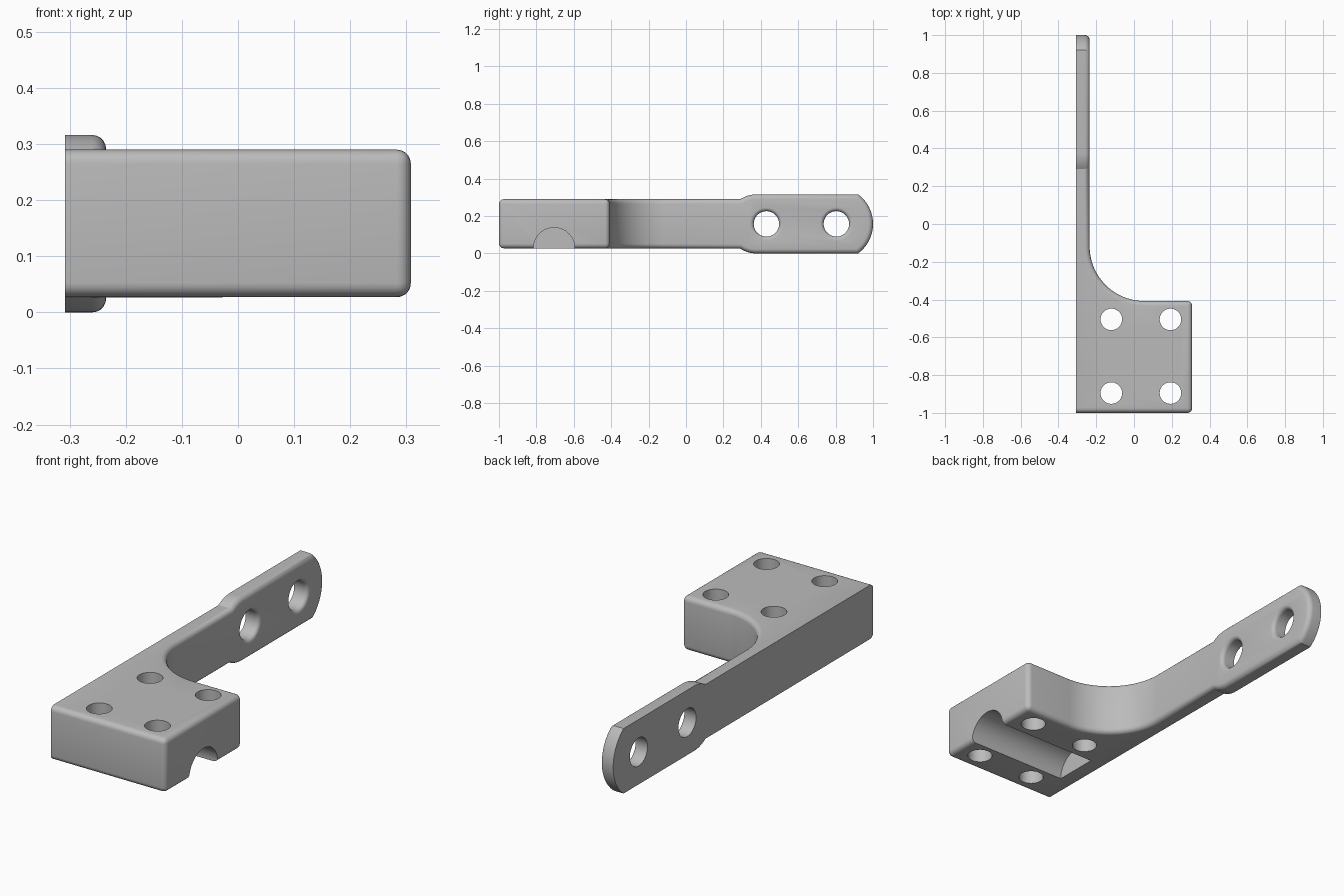
import bpy, bmesh
from math import sin, cos, pi, radians, sqrt, atan2
from mathutils import Matrix, Vector

if "Cube" in bpy.data.objects:
    bpy.data.objects.remove(bpy.data.objects["Cube"])

# Main dimensions
XL, XR = -0.308, 0.308          # flat mounting side, block side
ARM_X = -0.235                  # inner face of the arm
BLOCK_BACK = -0.408
Z0, Z1 = 0.028, 0.29            # block underside and top
MID, HALF = 0.158, 0.158        # arm centre height, half height of the tip
ROUND = 0.025

steel = bpy.data.materials.new("plain grey")
steel.use_nodes = True
grey = (0.5, 0.5, 0.5, 1)
steel.diffuse_color = grey
steel.node_tree.nodes["Principled BSDF"].inputs["Base Color"].default_value = grey


def arc(cx, cy, r, a0, a1, n):
    return [(cx + r * cos(a0 + (a1 - a0) * i / n),
             cy + r * sin(a0 + (a1 - a0) * i / n)) for i in range(n + 1)]


def to_object(name, bm):
    bmesh.ops.recalc_face_normals(bm, faces=bm.faces)
    mesh = bpy.data.meshes.new(name)
    bm.to_mesh(mesh)
    bm.free()
    obj = bpy.data.objects.new(name, mesh)
    bpy.context.collection.objects.link(obj)
    mesh.materials.append(steel)
    return obj


def prism(name, points, direction):
    """Extrude a closed outline of 3D points along a vector."""
    bm = bmesh.new()
    face = bm.faces.new([bm.verts.new(p) for p in points])
    new = bmesh.ops.extrude_face_region(bm, geom=[face])["geom"]
    bmesh.ops.translate(bm, vec=direction,
                        verts=[v for v in new if isinstance(v, bmesh.types.BMVert)])
    return to_object(name, bm)


def lathe(name, profile, location, along_x=False, n=48):
    """Closed solid of revolution from (radius, height) pairs."""
    bm = bmesh.new()
    rings = [[bm.verts.new((r * cos(2 * pi * i / n), r * sin(2 * pi * i / n), h))
              for i in range(n)] for r, h in profile]
    for a, b in zip(rings, rings[1:]):
        for i in range(n):
            j = (i + 1) % n
            bm.faces.new((a[i], a[j], b[j], b[i]))
    bm.faces.new(rings[0])
    bm.faces.new(rings[-1])
    if along_x:
        bm.transform(Matrix.Rotation(pi / 2, 4, 'Y'))
    bm.transform(Matrix.Translation(location))
    return to_object(name, bm)


def combine(obj, other, operation):
    other.hide_render = True
    mod = obj.modifiers.new("combine", 'BOOLEAN')
    mod.operation, mod.object, mod.solver = operation, other, 'EXACT'
    bpy.ops.object.select_all(action='DESELECT')
    bpy.context.view_layer.objects.active = obj
    obj.select_set(True)
    bpy.ops.object.modifier_apply(modifier=mod.name)
    bpy.data.objects.remove(other)


# Plan outline: block, curved inner corner and long arm
R = 0.29
plan = [(XL, -1), (XR, -1), (XR, BLOCK_BACK)]
plan += arc(ARM_X + R, BLOCK_BACK + R, R, -pi / 2, -pi, 20)
plan += [(ARM_X, 1.2), (XL, 1.2)]
bracket = prism("bracket", [(x, y, -0.2) for x, y in plan], Vector((0, 0, 0.8)))

# Side outline: widened arm end with a rounded tip
TIP_R = 0.196
tip_a = atan2(HALF, sqrt(TIP_R ** 2 - HALF ** 2))
start = atan2(Z1 - MID, -sqrt(HALF ** 2 - (Z1 - MID) ** 2))
shoulder = arc(0.377, MID, HALF, start, pi / 2, 8)
side = [(-1.2, Z1)] + shoulder
side += arc(1 - TIP_R, MID, TIP_R, tip_a, -tip_a, 24)
side += [(y, 2 * MID - z) for y, z in reversed(shoulder)] + [(-1.2, Z0)]
side_solid = prism("side_outline", [(-0.6, y, z) for y, z in side], Vector((1.2, 0, 0)))
combine(bracket, side_solid, 'INTERSECT')

# Round every outer edge except those on the flat mounting side
bm = bmesh.new()
bm.from_mesh(bracket.data)
bmesh.ops.remove_doubles(bm, verts=bm.verts, dist=0.0001)
edges = []
for e in bm.edges:
    a, b = (v.co for v in e.verts)
    on_flat = max(a.x, b.x) < XL + 0.001
    across_arm = min(a.y, b.y) > 0 and abs(a.x - b.x) > 0.01
    if len(e.link_faces) == 2 and e.calc_face_angle() > radians(40) \
            and not on_flat and not across_arm:
        edges.append(e)
bmesh.ops.bevel(bm, geom=edges, offset=ROUND, offset_type='OFFSET', segments=5,
                profile=0.5, affect='EDGES', clamp_overlap=False)
bm.to_mesh(bracket.data)
bm.free()

# Four bolt holes through the block
for x in (-0.12, 0.193):
    for y in (-0.505, -0.895):
        combine(bracket, lathe("bolt_cutter", [(0.057, -0.1), (0.057, 0.5)], (x, y, 0)),
                'DIFFERENCE')

# Two arm holes with a rounded rim on the inner face
HOLE, RIM = 0.068, 0.02
rim = [(HOLE + RIM - r, h) for r, h in arc(0, -RIM, RIM, 0, pi / 2, 6)]
profile = [(HOLE, -0.2)] + rim + [(HOLE + RIM, 0.1)]
for y in (0.43, 0.804):
    combine(bracket, lathe("arm_hole_cutter", profile, (ARM_X, y, MID), True), 'DIFFERENCE')

# Half-round groove under the block, closed at the arm side
combine(bracket, lathe("groove_cutter", [(0.11, 0), (0.11, 0.8)], (ARM_X, -0.705, Z0), True, 64),
        'DIFFERENCE')

bpy.ops.object.select_all(action='DESELECT')
bpy.context.view_layer.objects.active = bracket
bracket.select_set(True)
bpy.ops.object.shade_smooth_by_angle(angle=radians(30))
